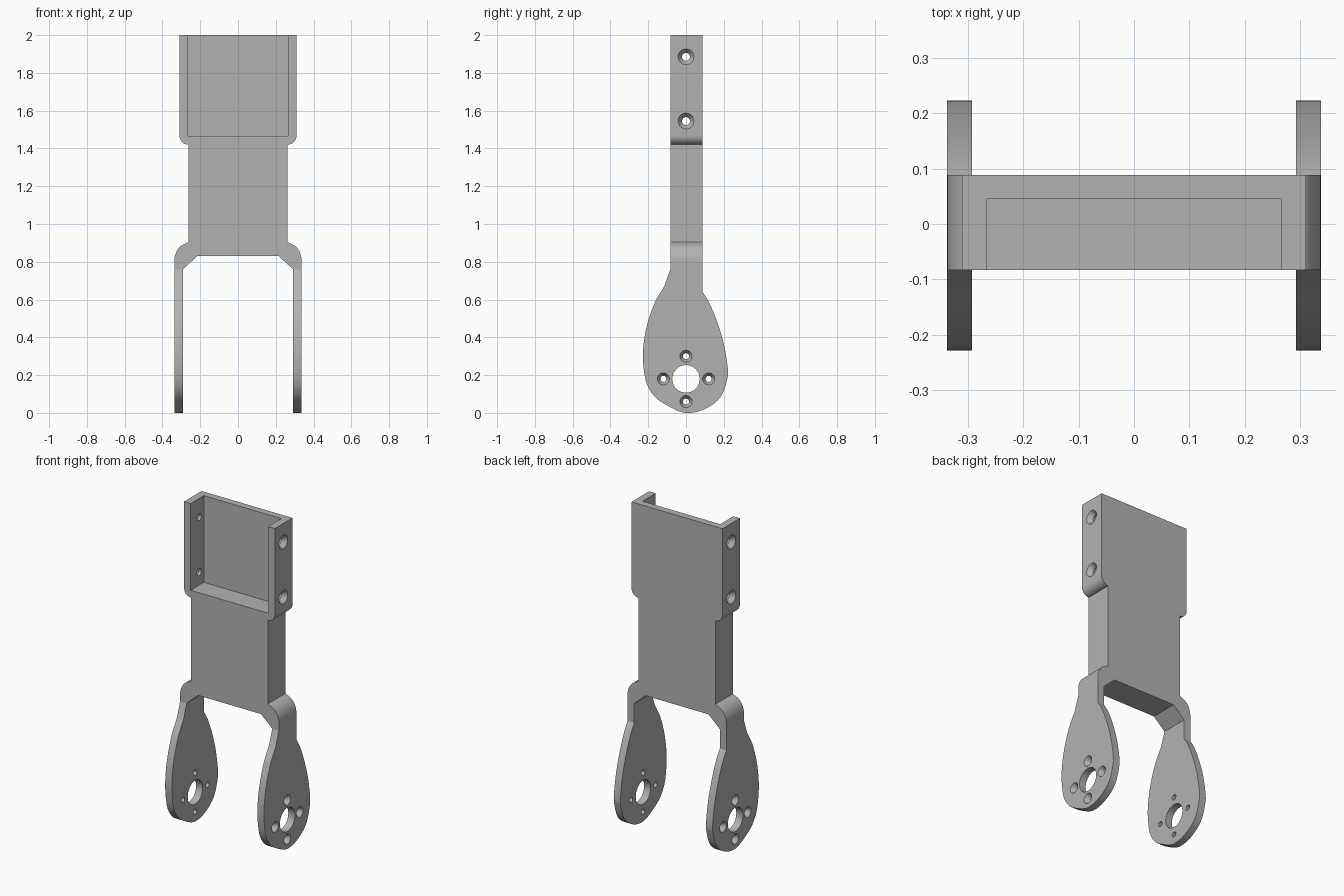
import bpy, bmesh, math
from mathutils import Vector

cube = bpy.data.objects.get("Cube")
if cube:
    bpy.data.objects.remove(cube, do_unlink=True)

grey = bpy.data.materials.new("plain grey")
grey.use_nodes = True
colour = (0.45, 0.45, 0.45, 1)
grey.diffuse_color = colour
grey.node_tree.nodes["Principled BSDF"].inputs["Base Color"].default_value = colour

FRONT, BACK = -0.083, 0.088
STRAP_IN, STRAP_OUT = 0.292, 0.337


def finish(bm, name):
    bmesh.ops.recalc_face_normals(bm, faces=bm.faces)
    mesh = bpy.data.meshes.new(name)
    bm.to_mesh(mesh)
    bm.free()
    mesh.materials.append(grey)
    ob = bpy.data.objects.new(name, mesh)
    bpy.context.collection.objects.link(ob)
    return ob


def prism(name, points, depth):
    """Extrude a closed outline of 3D points along the depth vector."""
    bm = bmesh.new()
    face = bm.faces.new([bm.verts.new(p) for p in points])
    grown = bmesh.ops.extrude_face_region(bm, geom=[face])["geom"]
    bmesh.ops.translate(bm, vec=depth, verts=[v for v in grown if isinstance(v, bmesh.types.BMVert)])
    return finish(bm, name)


def arc(cx, cz, rx, rz, start, end, steps=10):
    angles = [math.radians(start + (end - start) * i / steps) for i in range(steps + 1)]
    return [(cx + rx * math.cos(a), cz + rz * math.sin(a)) for a in angles]


def spline(points, steps=4):
    """Smooth open curve through the points."""
    pts = [Vector(p) for p in points]
    pts = [2 * pts[0] - pts[1]] + pts + [2 * pts[-1] - pts[-2]]
    out = []
    for a, b, c, d in zip(pts, pts[1:], pts[2:], pts[3:]):
        for i in range(steps):
            t = i / steps
            out.append(0.5 * (2 * b + (c - a) * t + (2 * a - 5 * b + 4 * c - d) * t ** 2
                              + (3 * b - a - 3 * c + d) * t ** 3))
    return out + [pts[-2]]


def hole_cutter(side, y, z, rings):
    """Lathed cutter along x; rings are (distance from centre, radius)."""
    bm = bmesh.new()
    n = 32
    loops = [[bm.verts.new((side * x, y + r * math.cos(math.tau * i / n), z + r * math.sin(math.tau * i / n)))
              for i in range(n)] for x, r in rings]
    for a, b in zip(loops, loops[1:]):
        for i in range(n):
            j = (i + 1) % n
            bm.faces.new((a[i], a[j], b[j], b[i]))
    bm.faces.new(loops[0])
    bm.faces.new(loops[-1])
    return finish(bm, "hole_cutter")


def countersink(side, y, z, face, wide, narrow):
    depth = 0.028
    over = 0.01 * (wide - narrow) / depth
    return hole_cutter(side, y, z, [(face + 0.01, wide + over), (face - depth, narrow), (face - 0.055, narrow)])


def cut(ob, cutters):
    bpy.context.view_layer.objects.active = ob
    for cutter in cutters:
        mod = ob.modifiers.new("cut", "BOOLEAN")
        mod.operation = "DIFFERENCE"
        mod.solver = "EXACT"
        mod.object = cutter
        bpy.ops.object.modifier_apply(modifier=mod.name)
        bpy.data.objects.remove(cutter, do_unlink=True)


def smooth(ob):
    bpy.ops.object.select_all(action="DESELECT")
    ob.select_set(True)
    bpy.context.view_layer.objects.active = ob
    bpy.ops.object.shade_smooth_by_angle(angle=math.radians(25))


# Bracket body: half outline from the top down, mirrored across x
half = [(0.31, 2.0)]
half += arc(0.262, 1.468, 0.048, 0.048, 0, -90)
half += [(0.262, 0.905)]
half += arc(0.257, 0.805, 0.08, 0.095, 80, 0)
half += [(STRAP_OUT, 0.76), (STRAP_IN, 0.76), (0.215, 0.83)]
outline = half + [(-x, z) for x, z in reversed(half)]
body = prism("bracket_body", [(x, FRONT, z) for x, z in outline], (0, BACK - FRONT, 0))

# Front pocket, open at the top, and screw holes in its side walls
w = 0.265
pocket = prism("pocket_cutter", [(-w, -0.2, 1.465), (w, -0.2, 1.465), (w, -0.2, 2.1), (-w, -0.2, 2.1)],
               (0, 0.245, 0))
cut(body, [pocket])
cut(body, [countersink(s, 0, z, 0.31, 0.042, 0.021) for s in (-1, 1) for z in (1.545, 1.885)])
smooth(body)

# Side plates: rounded paddles with a hub hole and four screw holes
rim = spline([(-0.115, 0.67), (-0.165, 0.585), (-0.205, 0.47), (-0.225, 0.36), (-0.2275, 0.27),
              (-0.21, 0.16), (-0.165, 0.085), (-0.1, 0.04), (-0.03, 0.006), (0.02, 0),
              (0.08, 0.012), (0.145, 0.047), (0.19, 0.095), (0.216, 0.17), (0.222, 0.23),
              (0.2, 0.365), (0.162, 0.49), (0.122, 0.585), (BACK, 0.64)])
paddle = [(BACK, 0.76), (FRONT, 0.76)] + [tuple(p) for p in rim]
HUB_Z, BOLT = 0.18, 0.12
for side, label in ((1, "left"), (-1, "right")):
    plate = prism(label + "_side_plate", [(side * STRAP_IN, y, z) for y, z in paddle],
                  (side * (STRAP_OUT - STRAP_IN), 0, 0))
    cutters = [hole_cutter(side, 0, HUB_Z, [(0.25, 0.073), (0.38, 0.073)])]
    for dy, dz in ((BOLT, 0), (-BOLT, 0), (0, BOLT), (0, -BOLT)):
        cutters.append(countersink(side, dy, HUB_Z + dz, STRAP_OUT, 0.032, 0.016))
    cut(plate, cutters)
    smooth(plate)
